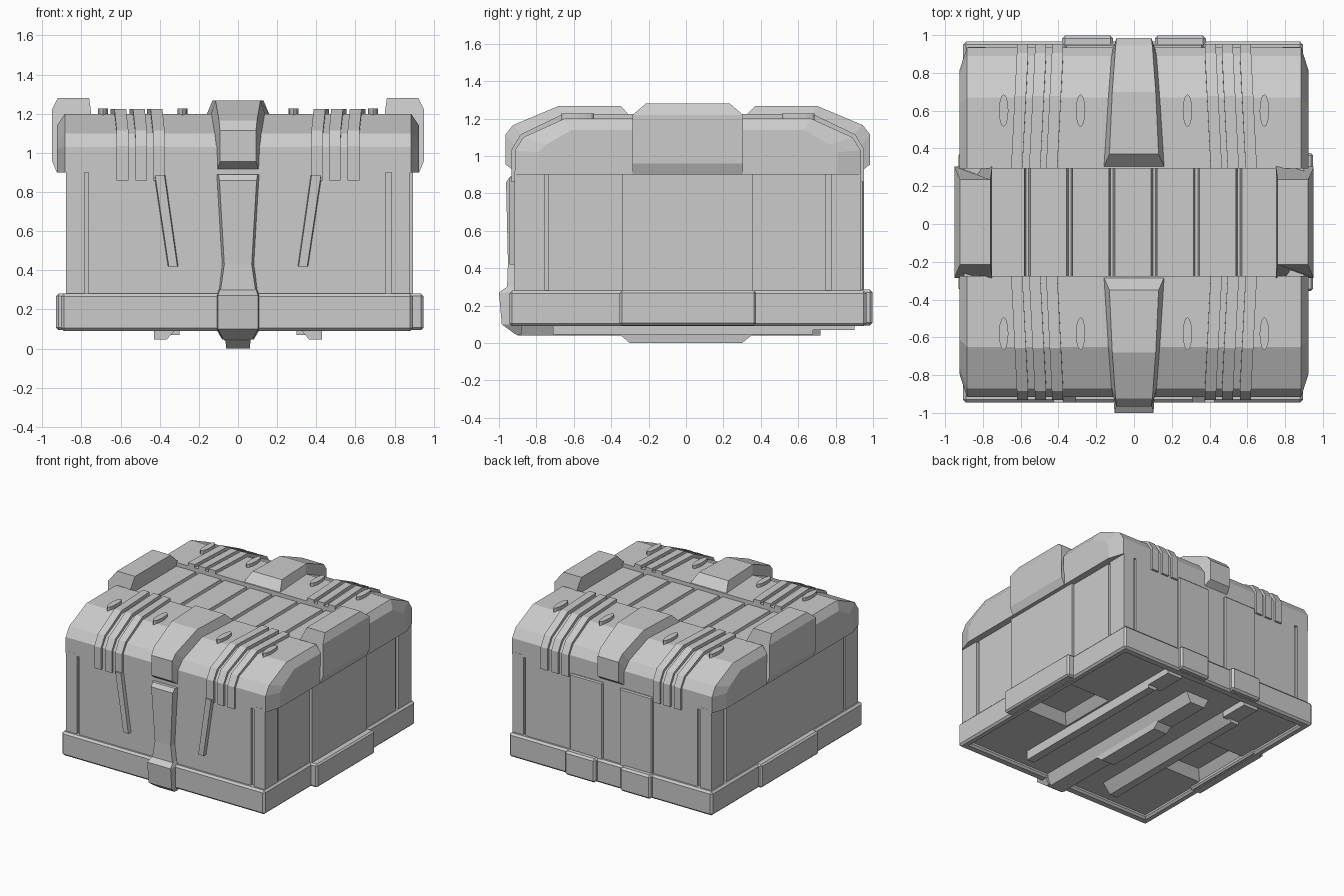
import bpy, bmesh, math

CY = 0.01  # body centre in depth


def make(name, verts, faces):
    bm = bmesh.new()
    vs = [bm.verts.new(v) for v in verts]
    for f in faces:
        bm.faces.new([vs[i] for i in f])
    bmesh.ops.recalc_face_normals(bm, faces=bm.faces)
    me = bpy.data.meshes.new(name)
    bm.to_mesh(me)
    bm.free()
    ob = bpy.data.objects.new(name, me)
    bpy.context.collection.objects.link(ob)
    return ob


def loft(name, sections):
    """Skin closed sections with equal point counts and cap both ends."""
    n, m = len(sections[0]), len(sections)
    faces = [(k*n + i, k*n + (i+1) % n, (k+1)*n + (i+1) % n, (k+1)*n + i)
             for k in range(m-1) for i in range(n)]
    faces += [tuple(range(n)), tuple(range((m-1)*n, m*n))]
    return make(name, [p for s in sections for p in s], faces)


def box(name, x0, x1, y0, y1, z0, z1, bevel=0):
    ob = loft(name, [[(x0, y0, z), (x1, y0, z), (x1, y1, z), (x0, y1, z)] for z in (z0, z1)])
    if bevel:
        mod = ob.modifiers.new("bevel", 'BEVEL')
        mod.width, mod.segments = bevel, 1
    return ob


# Body core with pits in its underside
core = box("body_core", -0.855, 0.855, -0.895, 0.915, 0.12, 0.95)
for s in (-1, 1):
    cut = loft("pit_cutter", [[(s*0.64 + a*w, b*h, z) for a, b in ((-1, -1), (1, -1), (1, 1), (-1, 1))]
                              for z, w, h in ((0.10, 0.21, 0.26), (0.19, 0.14, 0.19))])
    cut.hide_render = True
    cut.hide_viewport = True
    cut.display_type = 'WIRE'
    mod = core.modifiers.new("pit", 'BOOLEAN')
    mod.operation, mod.object, mod.solver = 'DIFFERENCE', cut, 'EXACT'

# Wall panels separated by narrow grooves
box("front_panel", -0.765, 0.755, -0.915, -0.85, 0.2, 0.92)
box("back_panel", -0.755, 0.765, 0.85, 0.935, 0.2, 0.92)
box("right_panel", 0.8, 0.872, -0.735, 0.745, 0.2, 0.92)
box("left_panel", -0.88, -0.8, -0.735, 0.745, 0.2, 0.92)
box("right_raised_panel", 0.8, 0.895, -0.34, 0.355, 0.2, 0.92)
for sx in (-1, 1):
    for sy in (-1, 1):
        xs = sorted((sx*0.785, sx*0.88))
        ys = sorted((CY + sy*0.765, CY + sy*0.926))
        box("corner_post", *xs, *ys, 0.2, 0.92)
    box("back_raised_panel", *sorted((sx*0.075, sx*0.365)), 0.85, 0.952, 0.2, 0.89, 0.008)

# Base rim
box("rim_front", -0.905, 0.895, -0.945, -0.87, 0.09, 0.28, 0.015)
box("rim_back", -0.905, 0.895, 0.89, 0.965, 0.09, 0.28, 0.015)
box("rim_left", -0.905, -0.84, -0.94, 0.96, 0.09, 0.28, 0.015)
box("rim_right", 0.83, 0.895, -0.94, 0.96, 0.09, 0.28, 0.015)
box("rim_left_block", -0.93, -0.83, -0.35, 0.375, 0.095, 0.28, 0.012)
box("rim_right_block", 0.83, 0.948, -0.355, 0.375, 0.095, 0.28, 0.012)
for s in (-1, 1):
    box("rim_back_block", *sorted((s*0.11, s*0.38)), 0.88, 0.998, 0.095, 0.285, 0.015)

# Front latch tapering down to the clasp on the rim
loft("latch", [[(-b, -0.9, z), (-a, y, z), (a, y, z), (b, -0.9, z)] for z, y, a, b in (
    (0.26, -0.958, 0.095, 0.105), (0.43, -0.952, 0.07, 0.085),
    (0.86, -0.962, 0.095, 0.11), (0.89, -0.94, 0.1, 0.112))])
loft("clasp", [[(-w, -0.88, z), (-w*0.92, y, z), (w*0.92, y, z), (w, -0.88, z)] for z, y, w in (
    (0.045, -0.91, 0.08), (0.10, -0.985, 0.112), (0.27, -1.0, 0.112), (0.305, -0.95, 0.1))])

# Slanted bars on the front
for s in (-1, 1):
    loft("slanted_bar", [[(s*(x-w), -0.9, z), (s*(x-w+.006), -0.945, z),
                          (s*(x+w-.006), -0.945, z), (s*(x+w), -0.9, z)]
                         for z, x, w in ((0.42, 0.332, 0.028), (0.885, 0.4, 0.03))])

# Underside runners and keel
for s in (-1, 1):
    loft("runner", [[(s*0.43, y, 0.13), (s*0.43, y, 0.045), (s*0.365, y, 0.045), (s*0.29, y, 0.13)]
                    for y in (-0.71, 0.68)])
    box("runner_foot", *sorted((s*0.3, s*0.43)), 0.66, 0.9, 0.07, 0.13)
loft("keel", [[(-0.115, y, 0.13), (-0.07, y, 0.04), (0.06, y, 0.04), (0.105, y, 0.13)]
              for y in (-0.9, 0.72)])
loft("keel_foot", [[(-w, -d, z), (w, -d, z), (w, d, z), (-w, d, z)]
                   for z, w, d in ((0.0, 0.06, 0.30), (0.05, 0.065, 0.36))])

# Lid: floor, two raised halves and everything strapped over them
box("lid_floor", -0.9, 0.9, -0.3, 0.32, 0.9, 1.125)
full = [(0.285, 0.9), (0.925, 0.9), (0.925, 1.03), (0.88, 1.10), (0.66, 1.2), (0.285, 1.2)]
end = [(0.285, 0.9), (0.80, 0.9), (0.80, 1.02), (0.76, 1.06), (0.62, 1.14), (0.285, 1.14)]
rib_out = [(0.942, 0.86), (0.942, 1.035), (0.895, 1.115), (0.667, 1.225), (0.285, 1.225)]
rib_in = [(0.90, 0.86), (0.90, 1.02), (0.86, 1.08), (0.65, 1.18), (0.285, 1.18)]
strap = [((0.975, 0.955, 0.092), (0.90, 0.9, 0.112)), ((0.975, 1.115, 0.092), (0.90, 1.03, 0.118)),
         ((0.935, 1.165, 0.097), (0.86, 1.09, 0.125)), ((0.69, 1.268, 0.115), (0.65, 1.19, 0.14)),
         ((0.36, 1.268, 0.13), (0.285, 1.19, 0.163))]
for s in (-1, 1):
    loft("lid_half", [[(x, CY + s*d, z) for d, z in prof]
                      for x, prof in ((-0.925, end), (-0.885, full), (0.885, full), (0.925, end))])
    loft("lid_strap", [[(-a[2], CY + s*a[0], a[1]), (a[2], CY + s*a[0], a[1]),
                        (b[2], CY + s*b[0], b[1]), (-b[2], CY + s*b[0], b[1])] for a, b in strap])
    for m in (-1, 1):
        # Three slightly slanted ribs
        for x in (0.405, 0.495, 0.59):
            secs = []
            for (d, z), (e, h) in zip(rib_out, rib_in):
                c = x + 0.03*max(0, 0.9 - d)/0.6
                secs.append([(m*(c-.03), CY + s*d, z), (m*(c+.03), CY + s*d, z),
                             (m*(c+.03), CY + s*e, h), (m*(c-.03), CY + s*e, h)])
            loft("lid_rib", secs)
        # Lens shaped studs
        for x in (0.283, 0.69):
            loft("lid_stud", [[(m*x + 0.025*math.cos(t*math.pi/6), CY + s*0.59 + 0.087*math.sin(t*math.pi/6), z)
                               for t in range(12)] for z in (1.16, 1.226)])

# Side caps of the lid
cap = [(0.755, 0.9), (0.93, 0.9), (0.955, 0.96), (0.955, 1.22), (0.925, 1.28), (0.765, 1.28), (0.755, 1.21)]
for m in (-1, 1):
    loft("side_cap", [[(m*(x - 0.004), CY + s*(0.225 if z > 1.25 else 0.295), z) for x, z in cap]
                      for s in (-1, 1)])

# Slats in the sunken middle
for i in range(7):
    c = (i - 3)*0.224 - 0.049 + 0.044
    loft("lid_slat", [[(c-w, -0.285, z), (c+w, -0.285, z), (c+w, 0.305, z), (c-w, 0.305, z)]
                      for z, w in ((1.11, 0.108), (1.17, 0.096))])
